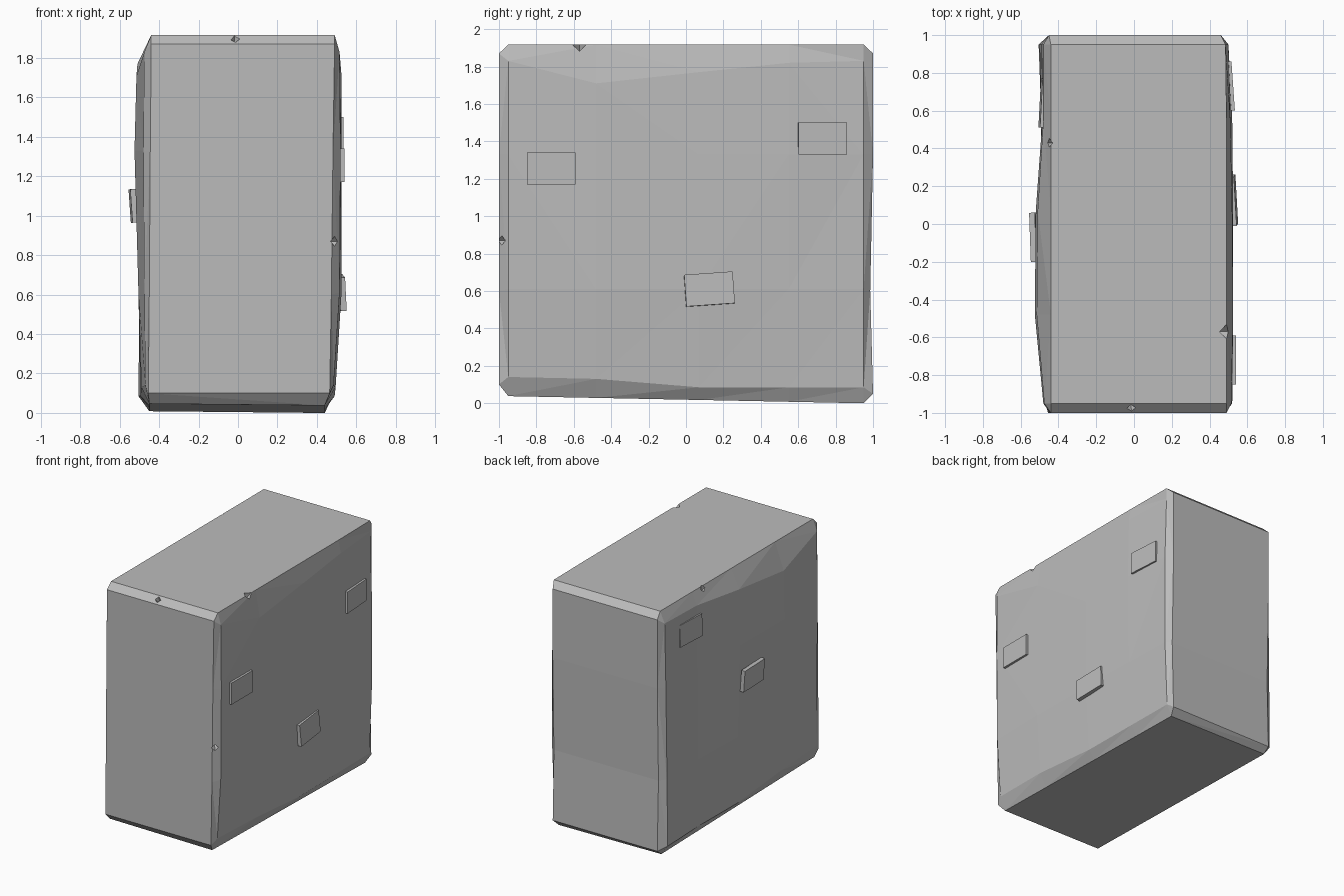
import bpy, bmesh
from math import radians
from mathutils import Vector, Euler

if "Cube" in bpy.data.objects:
    bpy.data.objects.remove(bpy.data.objects["Cube"])

stone = bpy.data.materials.new("grey stone")
stone.use_nodes = True
grey = (0.5, 0.5, 0.5, 1)
stone.diffuse_color = grey
stone.node_tree.nodes["Principled BSDF"].inputs["Base Color"].default_value = grey


def finish(bm, name):
    bmesh.ops.recalc_face_normals(bm, faces=bm.faces)
    mesh = bpy.data.meshes.new(name)
    bm.to_mesh(mesh)
    bm.free()
    mesh.materials.append(stone)
    obj = bpy.data.objects.new(name, mesh)
    bpy.context.collection.objects.link(obj)
    return obj


# Block: side profiles (half widths) at four heights, front to back
depths = [-.95, -.48, .07, .55, .95]
left = [[.485, .495, .49, .485, .48],
        [.515, .525, .52, .51, .50],
        [.52, .525, .525, .52, .50],
        [.515, .525, .52, .51, .485]]
right = [[.47, .49, .495, .49, .505],
         [.475, .505, .505, .49, .50],
         [.48, .525, .52, .485, .49],
         [.475, .515, .51, .48, .48]]
low = [.14, .13, .085, .085, .085]
high = [1.83, 1.71, 1.77, 1.82, 1.83]
end_z = [.10, .6, 1.33, 1.87]
back_y = [1.0, .985, 1.0, 1.0]


def ring(i):
    side_z = [low, [.61] * 5, [1.33] * 5, high][i]
    t = i / 3
    pts = [(-.455 + .015 * t, -1, end_z[i]), (.465 + .025 * t, -1, end_z[i])]
    pts += [(x, y, z) for x, y, z in zip(left[i], depths, side_z)]
    back_z = .05 if i == 0 else end_z[i]
    pts += [(.46, back_y[i], back_z), (-.45, back_y[i], back_z)]
    pts += [(-x, y, z) for x, y, z in zip(right[i], depths, side_z)][::-1]
    return pts


def cap(points, x0, x1, height):
    out = []
    for x, y, z in points:
        x, y = max(x0, min(x1, x)), max(-.95, min(.95, y))
        out.append((x, y, height(x, y)))
    return out


rings = [ring(i) for i in range(4)]
rings.insert(0, cap(rings[0], -.45, .44, lambda x, y: .023 - .02 * y - .01 * x))
rings.append(cap(rings[-1], -.44, .49, lambda x, y: 1.917))
bm = bmesh.new()
loops = [[bm.verts.new(p) for p in r] for r in rings]
n = len(loops[0])
for a, b in zip(loops, loops[1:]):
    for k in range(n):
        m = (k + 1) % n
        bm.faces.new((a[k], a[m], b[m], b[k]))
bm.faces.new(loops[0][::-1])
bm.faces.new(loops[-1])
bmesh.ops.remove_doubles(bm, verts=bm.verts, dist=.03)
bmesh.ops.triangulate(bm, faces=[f for f in bm.faces if len(f.verts) == 4])
block = finish(bm, "stone_block")

# Chipped notches in the edges: apex point and outward direction
notches = [((-.02, -.945, 1.845), (.1, -.6, 1)),
           ((.435, -.57, 1.84), (.7, 0, 1)),
           ((.45, -.935, .87), (.8, -1, 0)),
           ((-.41, .43, 1.85), (-.8, 0, 1)),
           ((-.44, .935, .87), (-.8, 1, 0))]
bm = bmesh.new()
for apex, direction in notches:
    d = Vector(direction).normalized()
    made = bmesh.ops.create_cone(bm, cap_ends=True, segments=4,
                                 radius1=0, radius2=.08, depth=.2)
    bmesh.ops.remove_doubles(bm, verts=made["verts"], dist=.0001)
    turn = d.to_track_quat('Z', 'Y').to_matrix()
    for v in [v for v in made["verts"] if v.is_valid]:
        v.co = turn @ (v.co + Vector((0, 0, .1))) + Vector(apex)
cutter = finish(bm, "notch_cutter")
cutter.hide_render = True
cut = block.modifiers.new("notches", 'BOOLEAN')
cut.operation = 'DIFFERENCE'
cut.solver = 'EXACT'
cut.object = cutter
bpy.context.view_layer.objects.active = block
bpy.ops.object.modifier_apply(modifier=cut.name)
bpy.data.objects.remove(cutter)


# Raised rectangular chips on both sides: centre and tilt in degrees
def chip(name, centre, tilt):
    bm = bmesh.new()
    bmesh.ops.create_cube(bm, size=1)
    bmesh.ops.scale(bm, vec=(.03, .26, .17), verts=bm.verts)
    obj = finish(bm, name)
    obj.location = centre
    obj.rotation_euler = Euler([radians(a) for a in tilt])


chip("left_front_chip", (.525, -.72, 1.255), (0, 0, 0))
chip("left_middle_chip", (.525, .125, .61), (4, -3, 3))
chip("left_back_chip", (.51, .73, 1.415), (0, 0, 4))
chip("right_middle_chip", (-.53, -.07, 1.05), (0, -4, 2))
chip("right_back_chip", (-.48, .64, 1.66), (0, 3, -3))
